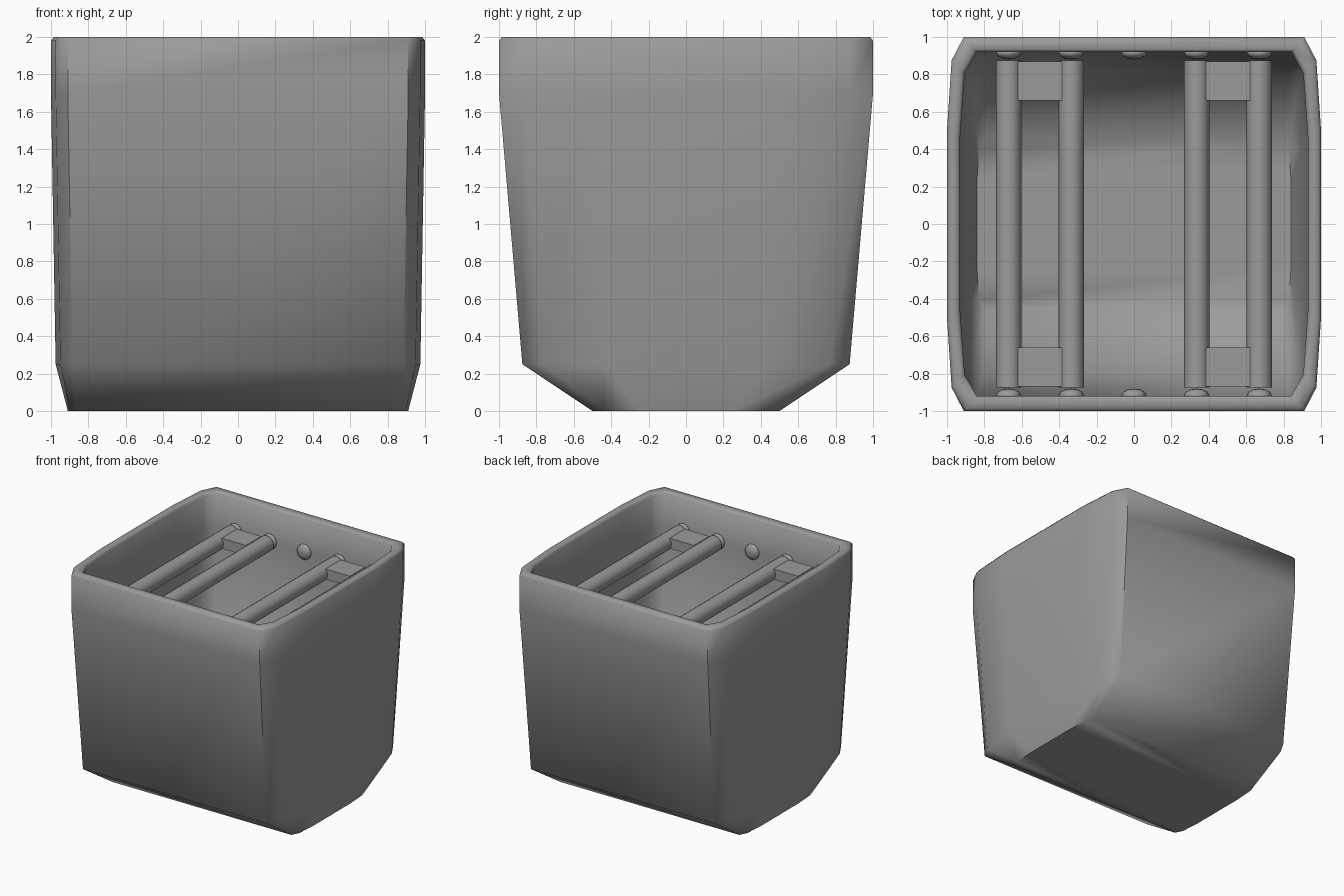
import bpy, bmesh, math
from mathutils import Matrix

cube = bpy.data.objects.get("Cube")
if cube:
    bpy.data.objects.remove(cube, do_unlink=True)

GREY = (0.33, 0.33, 0.33, 1.0)
mat = bpy.data.materials.new("plain grey")
mat.use_nodes = True
mat.diffuse_color = GREY
bsdf = mat.node_tree.nodes["Principled BSDF"]
bsdf.inputs["Base Color"].default_value = GREY
bsdf.inputs["Roughness"].default_value = 0.6


def finish(name, bm, angle):
    bmesh.ops.recalc_face_normals(bm, faces=bm.faces)
    mesh = bpy.data.meshes.new(name)
    bm.to_mesh(mesh)
    bm.free()
    mesh.materials.append(mat)
    obj = bpy.data.objects.new(name, mesh)
    bpy.context.collection.objects.link(obj)
    bpy.ops.object.select_all(action='DESELECT')
    obj.select_set(True)
    bpy.context.view_layer.objects.active = obj
    bpy.ops.object.shade_smooth_by_angle(angle=math.radians(angle))
    return obj


# Bin shell: outer wall up, rounded rim, inner wall down
# each section is height, half width, half depth, corner cut scale
SECTIONS = [
    (0.00, 0.91, 0.50, 0.5),
    (0.25, 0.975, 0.875, 1),
    (1.70, 1.00, 1.00, 1),
    (1.98, 1.00, 1.00, 1),
    (2.00, 0.985, 0.985, 1),
    (2.00, 0.945, 0.935, 1),
    (1.98, 0.93, 0.92, 1),
    (1.70, 0.93, 0.92, 1),
    (0.29, 0.895, 0.80, 1),
    (0.08, 0.84, 0.46, 0.5),
]


def ring(bm, z, w, d, c):
    q = [(w, d * 0.5), (w - 0.025 * c, d * 0.875), (w - 0.09 * c, d)]
    half = q + [(-x, y) for x, y in reversed(q)]
    loop = half + [(-x, -y) for x, y in half]
    return [bm.verts.new((x, y, z)) for x, y in loop]


def cap(bm, r):
    right = [r[i] for i in (2, 1, 0, 11, 10, 9)]
    left = r[3:9]
    for i in range(5):
        bm.faces.new((right[i], left[i], left[i + 1], right[i + 1]))


bm = bmesh.new()
rings = [ring(bm, *s) for s in SECTIONS]
for a, b in zip(rings, rings[1:]):
    for i in range(12):
        j = (i + 1) % 12
        bm.faces.new((a[i], a[j], b[j], b[i]))
cap(bm, rings[0])
cap(bm, rings[-1])
finish("bin_shell", bm, 60)

# Rods running front to back, near the top
ROD_Z, ROD_R = 1.70, 0.068
RODS = (-0.67, -0.335, 0.335, 0.67)
for n, x in enumerate(RODS):
    bm = bmesh.new()
    bmesh.ops.create_cone(bm, cap_ends=True, segments=16, radius1=ROD_R,
                          radius2=ROD_R, depth=1.75,
                          matrix=Matrix.Translation((x, 0, ROD_Z)) @ Matrix.Rotation(math.pi / 2, 4, 'X'))
    finish(f"rod_{n + 1}", bm, 40)

# Flattened wall studs at the rod ends and in the middle
for side, y in (("front", -0.915), ("back", 0.915)):
    for n, x in enumerate(RODS + (0.0,)):
        bm = bmesh.new()
        bmesh.ops.create_uvsphere(bm, u_segments=12, v_segments=8, radius=1,
                                  matrix=Matrix.Translation((x, y, ROD_Z)) @ Matrix.Diagonal((0.067, 0.035, 0.067, 1)))
        finish(f"{side}_stud_{n + 1}", bm, 60)

# Blocks joining each pair of rods at both ends
for xs, x in (("right", -0.502), ("left", 0.502)):
    for ys, y in (("front", -0.765), ("back", 0.765)):
        bm = bmesh.new()
        bmesh.ops.create_cube(bm, size=1,
                              matrix=Matrix.Translation((x, y, ROD_Z + 0.005)) @ Matrix.Diagonal((0.235, 0.21, 0.09, 1)))
        finish(f"{ys}_{xs}_rod_block", bm, 30)
